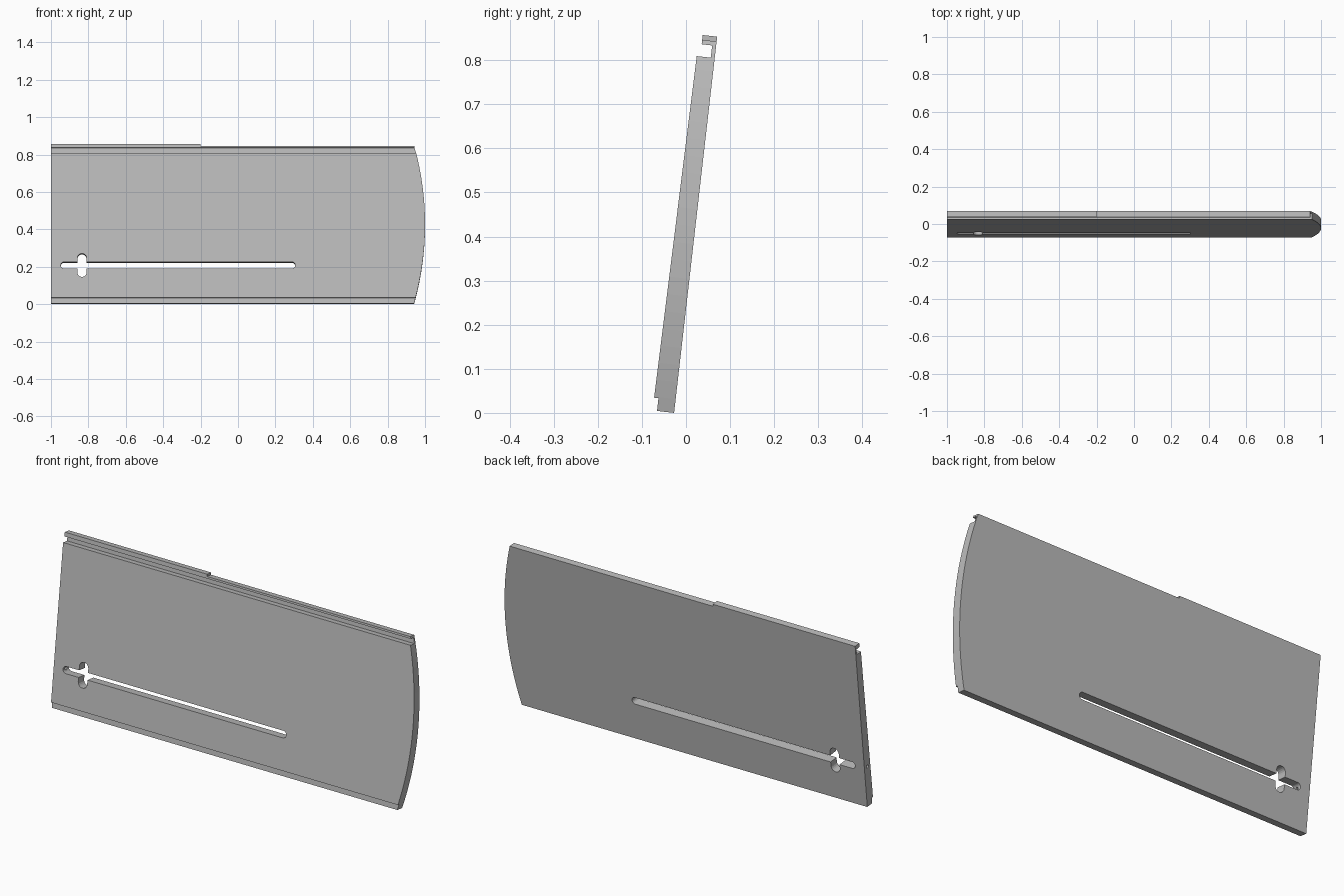
import bpy
import bmesh
import math
from mathutils import Matrix

old = bpy.data.objects.get("Cube")
if old:
    bpy.data.objects.remove(old, do_unlink=True)

TILT = math.radians(6.53)   # panel leans back at the top
HEIGHT = 0.859

grey = bpy.data.materials.new("light_grey")
grey.use_nodes = True
colour = (0.5, 0.5, 0.5, 1)
grey.diffuse_color = colour
grey.node_tree.nodes["Principled BSDF"].inputs["Base Color"].default_value = colour


def prism(name, points, offset):
    """Solid made by sweeping a flat outline along an offset vector."""
    bm = bmesh.new()
    face = bm.faces.new([bm.verts.new(p) for p in points])
    swept = bmesh.ops.extrude_face_region(bm, geom=[face])["geom"]
    moved = [v for v in swept if isinstance(v, bmesh.types.BMVert)]
    bmesh.ops.translate(bm, verts=moved, vec=offset)
    bmesh.ops.recalc_face_normals(bm, faces=bm.faces)
    mesh = bpy.data.meshes.new(name)
    bm.to_mesh(mesh)
    bm.free()
    mesh.materials.append(grey)
    obj = bpy.data.objects.new(name, mesh)
    bpy.context.scene.collection.objects.link(obj)
    return obj


def combine(target, tool, operation):
    """Boolean the tool into the target, then discard the tool."""
    mod = target.modifiers.new("cut", 'BOOLEAN')
    mod.object, mod.operation, mod.solver = tool, operation, 'EXACT'
    graph = bpy.context.evaluated_depsgraph_get()
    result = bpy.data.meshes.new_from_object(target.evaluated_get(graph))
    target.modifiers.clear()
    target.data = result
    bpy.data.objects.remove(tool, do_unlink=True)


def stadium(x0, x1, z0, z1, steps=10):
    """Round-ended slot outline, long in either direction."""
    r = min(x1 - x0, z1 - z0) / 2
    cx, cz = (x0 + x1) / 2, (z0 + z1) / 2
    dx, dz = (x1 - x0) / 2 - r, (z1 - z0) / 2 - r
    start = -math.pi / 2 if dx > dz else 0
    points = []
    for end in (1, -1):
        for i in range(steps + 1):
            a = start + math.pi * i / steps + (0 if end == 1 else math.pi)
            points.append((cx + end * dx + r * math.cos(a), 0.1,
                           cz + end * dz + r * math.sin(a)))
    return points


# Panel section: bottom rabbet, front face, groove and hooked top rail
section = [(0, 0), (0.039, 0), (0.039, 0.029), (0.049, 0.029),
           (0.041, 0.81), (0.009, 0.81), (0.009, 0.838),
           (0.033, 0.838), (0.033, HEIGHT), (0, HEIGHT)]
panel = prism("sliding_panel", [(-1, -v, u) for v, u in section], (2.1, 0, 0))

# Bowed right end
half, sag, mid = 0.43, 0.06, 0.425
radius = (half ** 2 + sag ** 2) / (2 * sag)
spread = math.asin(0.47 / radius)
outline = [(-1.1, 0.1, mid - 0.47)]
for i in range(25):
    a = -spread + 2 * spread * i / 24
    outline.append((1 - radius + radius * math.cos(a), 0.1,
                    mid + radius * math.sin(a)))
outline.append((-1.1, 0.1, mid + 0.47))
combine(panel, prism("end_cutter", outline, (0, -0.3, 0)), 'INTERSECT')

# Lower top rail on the right part
step = [(-0.2, 0.1, 0.848), (1.1, 0.1, 0.848), (1.1, 0.1, 0.9), (-0.2, 0.1, 0.9)]
combine(panel, prism("rail_cutter", step, (0, -0.3, 0)), 'DIFFERENCE')

# Long slot and the short keyhole crossing it
for bounds in ((-0.948, 0.306, 0.187, 0.222), (-0.859, -0.809, 0.141, 0.267)):
    combine(panel, prism("slot_cutter", stadium(*bounds), (0, -0.3, 0)), 'DIFFERENCE')

# Small pin hole from the left edge into the slot
ring = [(-1.05, -0.024 + 0.008 * math.cos(math.tau * i / 16),
         0.204 + 0.008 * math.sin(math.tau * i / 16)) for i in range(16)]
combine(panel, prism("pin_cutter", ring, (0.12, 0, 0)), 'DIFFERENCE')

# Lean the panel back
panel.data.transform(Matrix.Translation((0, -0.027, 0)) @ Matrix.Rotation(-TILT, 4, 'X'))
